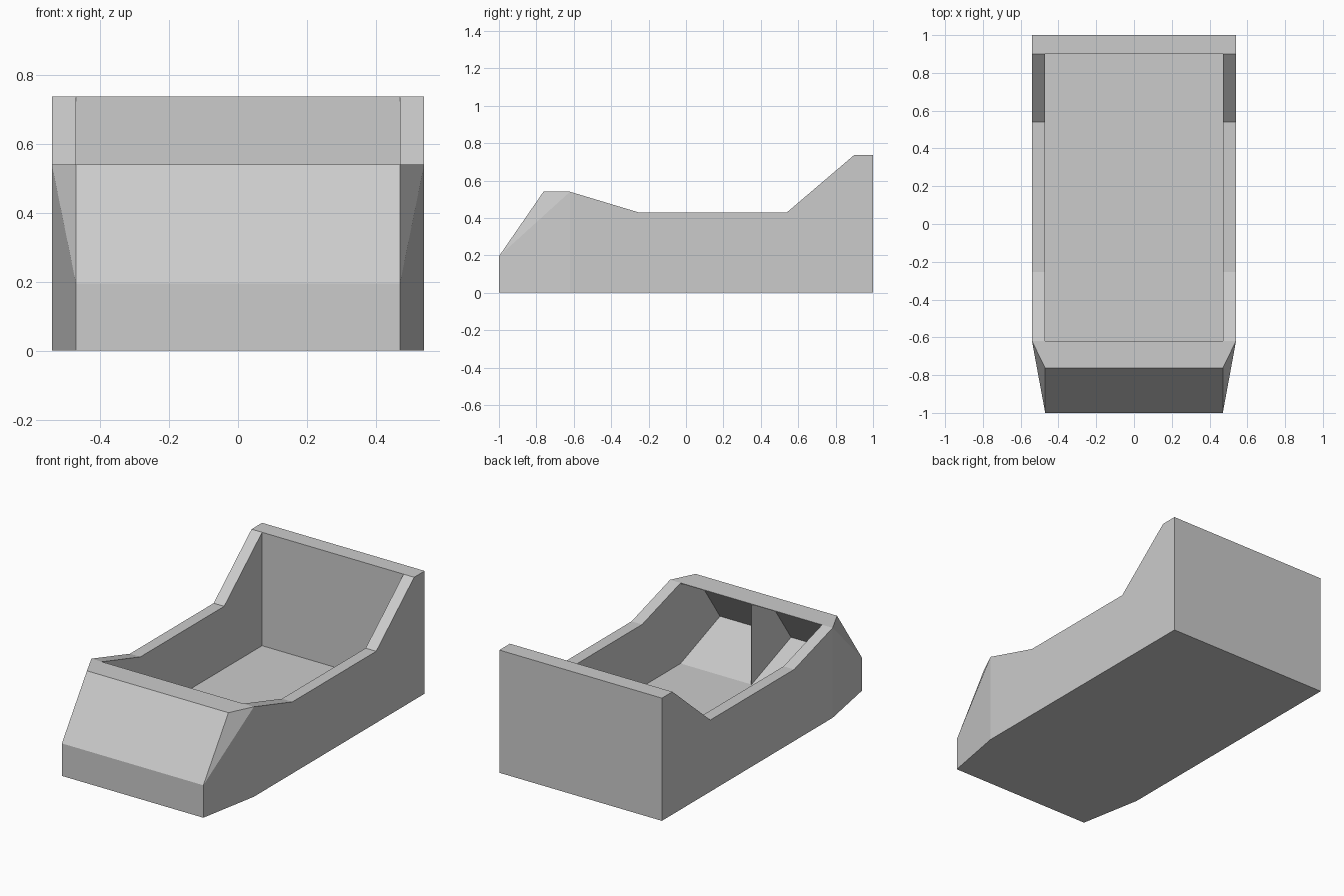
import bpy
import bmesh

if "Cube" in bpy.data.objects:
    bpy.data.objects.remove(bpy.data.objects["Cube"])


def prism(name, profile, half_widths, panels=None):
    """Extrude a (y, z) profile across x, with one half width per point."""
    bm = bmesh.new()
    right = [bm.verts.new((w, y, z)) for (y, z), w in zip(profile, half_widths)]
    left = [bm.verts.new((-w, y, z)) for (y, z), w in zip(profile, half_widths)]
    n = len(profile)
    for i in range(n):
        j = (i + 1) % n
        bm.faces.new((right[i], right[j], left[j], left[i]))
    for panel in panels or [range(n)]:
        bm.faces.new([right[i] for i in panel])
        bm.faces.new([left[i] for i in panel])
    bmesh.ops.recalc_face_normals(bm, faces=bm.faces)
    mesh = bpy.data.meshes.new(name)
    bm.to_mesh(mesh)
    bm.free()
    obj = bpy.data.objects.new(name, mesh)
    bpy.context.collection.objects.link(obj)
    return obj


OUT, IN, FLOOR = 0.54, 0.47, 0.056

# Outer shell: side profile with a nose that tapers inward
shell_profile = [(-1, 0), (-1, 0.195), (-0.762, 0.54), (-0.62, 0.54),
                 (-0.255, 0.43), (0.54, 0.43), (0.9, 0.737), (1, 0.737),
                 (1, 0), (-0.62, 0)]
shell = prism("tub_shell", shell_profile,
              [IN if y < -0.7 else OUT for y, z in shell_profile],
              [(0, 1, 3, 9), (1, 2, 3), (3, 4, 5, 6, 7, 8, 9)])

# Hollow interior, reaching under the thin nose panel with a sloped footwell
cavity_profile = [(-0.994, 0.197), (-0.62, FLOOR), (0.9, FLOOR), (0.9, 0.9),
                  (-0.62, 0.9), (-0.62, 0.536), (-0.759, 0.536)]
cavity = prism("cavity_cutter", cavity_profile, [IN] * len(cavity_profile))
cavity.hide_render = True
cavity.display_type = 'WIRE'
cut = shell.modifiers.new("hollow", 'BOOLEAN')
cut.operation = 'DIFFERENCE'
cut.solver = 'EXACT'
cut.object = cavity

# Thin centre divider under the nose
divider_profile = [(-0.999, 0.195), (-0.62, FLOOR - 0.002), (-0.62, 0.54), (-0.762, 0.54)]
prism("nose_divider", divider_profile, [0.002] * 4)
